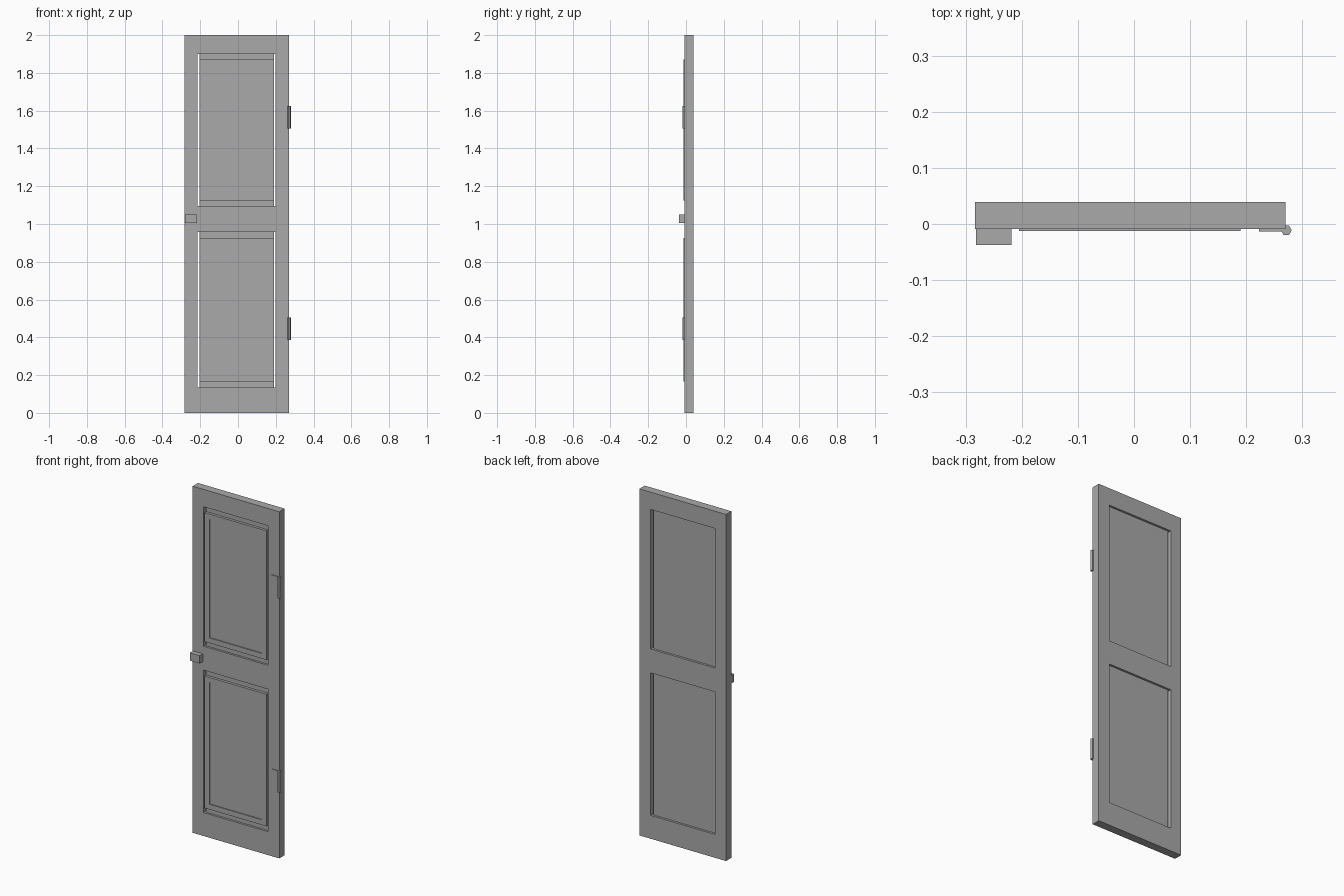
import bpy, bmesh, math

if "Cube" in bpy.data.objects:
    bpy.data.objects.remove(bpy.data.objects["Cube"])

grey = bpy.data.materials.new("grey paint")
grey.diffuse_color = (0.4, 0.4, 0.4, 1)
grey.use_nodes = True
grey.node_tree.nodes["Principled BSDF"].inputs["Base Color"].default_value = grey.diffuse_color


def finish(bm, name):
    bmesh.ops.recalc_face_normals(bm, faces=bm.faces)
    me = bpy.data.meshes.new(name)
    bm.to_mesh(me)
    bm.free()
    me.materials.append(grey)
    ob = bpy.data.objects.new(name, me)
    bpy.context.collection.objects.link(ob)
    return ob


def plate(name, xs, zs, y0, y1, holes=()):
    """Upright slab divided at xs and zs, leaving out the cells in holes."""
    bm = bmesh.new()
    grid = [[bm.verts.new((x, y0, z)) for z in zs] for x in xs]
    for i in range(len(xs) - 1):
        for j in range(len(zs) - 1):
            if (i, j) not in holes:
                bm.faces.new((grid[i][j], grid[i + 1][j],
                              grid[i + 1][j + 1], grid[i][j + 1]))
    ext = bmesh.ops.extrude_face_region(bm, geom=bm.faces[:], use_keep_orig=True)
    for v in ext["geom"]:
        if isinstance(v, bmesh.types.BMVert):
            v.co.y = y1
    return finish(bm, name)


# Door frame: stiles and rails in one piece with two openings
plate("door_frame", [-0.283, -0.214, 0.198, 0.27],
      [0, 0.135, 0.957, 1.095, 1.9, 2.0], -0.009, 0.0395, {(1, 1), (1, 3)})

# Panels: narrow backing with side gaps, raised moulding and centre field
for label, z0, z1 in (("lower", 0.135, 0.957), ("upper", 1.095, 1.9)):
    plate(label + "_panel", [-0.205, 0.19], [z0, z1], 0.003, 0.027)
    plate(label + "_moulding", [-0.205, -0.174, 0.16, 0.19],
          [z0 + 0.03, z0 + 0.06, z1 - 0.06, z1 - 0.03], -0.0125, 0.003, {(1, 1)})
    plate(label + "_field", [-0.174, 0.16], [z0 + 0.06, z1 - 0.06], -0.007, 0.003)

# Latch block
plate("latch", [-0.2815, -0.218], [1.005, 1.05], -0.0375, -0.009)

# Hinges: flat leaf and six-sided barrel
for label, z in (("lower", 0.445), ("upper", 1.565)):
    plate(label + "_hinge_leaf", [0.223, 0.268], [z - 0.06, z + 0.06], -0.0135, -0.009)
    bm = bmesh.new()
    ring = [bm.verts.new((0.2715 + 0.0097 * math.cos(math.pi * k / 3),
                          -0.0112 + 0.0097 * math.sin(math.pi * k / 3), z - 0.06))
            for k in range(6)]
    face = bm.faces.new(ring)
    ext = bmesh.ops.extrude_face_region(bm, geom=[face], use_keep_orig=True)
    for v in ext["geom"]:
        if isinstance(v, bmesh.types.BMVert):
            v.co.z = z + 0.06
    finish(bm, label + "_hinge_barrel")
